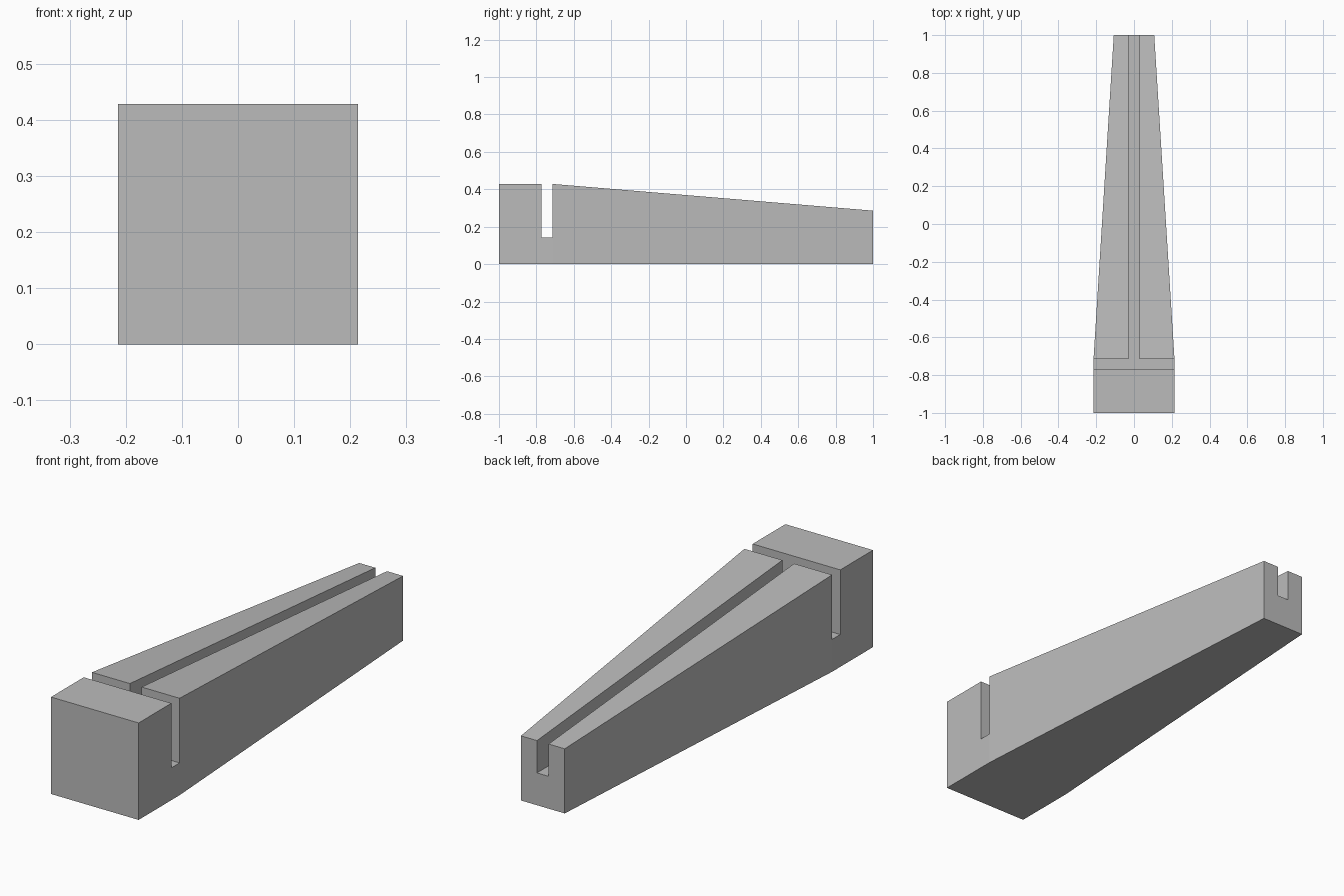
import bpy, bmesh

cube = bpy.data.objects.get("Cube")
if cube:
    bpy.data.objects.remove(cube, do_unlink=True)

U = 2 / 7                      # design unit: the block is 7 units long
SHOULDER = -1 + U              # where the taper starts
SLOT = 0.2 * U                 # slot width
FLOOR = 0.5 * U                # slot floor height

grey = bpy.data.materials.new("plain grey")
grey.use_nodes = True
colour = (0.5, 0.5, 0.5, 1)
grey.diffuse_color = colour
grey.node_tree.nodes["Principled BSDF"].inputs["Base Color"].default_value = colour


def add_object(name, bm):
    bmesh.ops.recalc_face_normals(bm, faces=bm.faces[:])
    mesh = bpy.data.meshes.new(name)
    bm.to_mesh(mesh)
    bm.free()
    mesh.materials.append(grey)
    obj = bpy.data.objects.new(name, mesh)
    bpy.context.scene.collection.objects.link(obj)
    return obj


def loft(name, sections):
    """Join rectangular sections given as (y, half width, height)."""
    bm = bmesh.new()
    rings = [[bm.verts.new(p) for p in
              ((-w, y, 0), (w, y, 0), (w, y, h), (-w, y, h))]
             for y, w, h in sections]
    for a, b in zip(rings, rings[1:]):
        for i in range(4):
            j = (i + 1) % 4
            bm.faces.new((a[i], a[j], b[j], b[i]))
    bm.faces.new(rings[0])
    bm.faces.new(rings[-1])
    return add_object(name, bm)


def prism(name, outline, bottom, top):
    """Extrude a plan outline upwards."""
    bm = bmesh.new()
    face = bm.faces.new([bm.verts.new((x, y, bottom)) for x, y in outline])
    new = bmesh.ops.extrude_face_region(bm, geom=[face])["geom"]
    verts = [v for v in new if isinstance(v, bmesh.types.BMVert)]
    bmesh.ops.translate(bm, verts=verts, vec=(0, 0, top - bottom))
    return add_object(name, bm)


# Straight block at the front, tapering in width and height to the back
body = loft("tapered_block", [
    (-1, 0.75 * U, 1.5 * U),
    (SHOULDER, 0.75 * U, 1.5 * U),
    (1, 0.375 * U, U),
])

# T-shaped cutter: cross slot plus lengthwise groove with one flat floor
half = SLOT / 2
right_side = [(0.5, SHOULDER - SLOT), (0.5, SHOULDER), (half, SHOULDER), (half, 1.2)]
left_side = [(-x, y) for x, y in reversed(right_side)]
cutter = prism("slot_cutter", right_side + left_side, FLOOR, 1)
cutter.hide_render = True

# Cut the slots
cut = body.modifiers.new("slots", "BOOLEAN")
cut.operation = "DIFFERENCE"
cut.solver = "EXACT"
cut.object = cutter
bpy.context.view_layer.objects.active = body
bpy.ops.object.modifier_apply(modifier=cut.name)
bpy.data.objects.remove(cutter, do_unlink=True)
